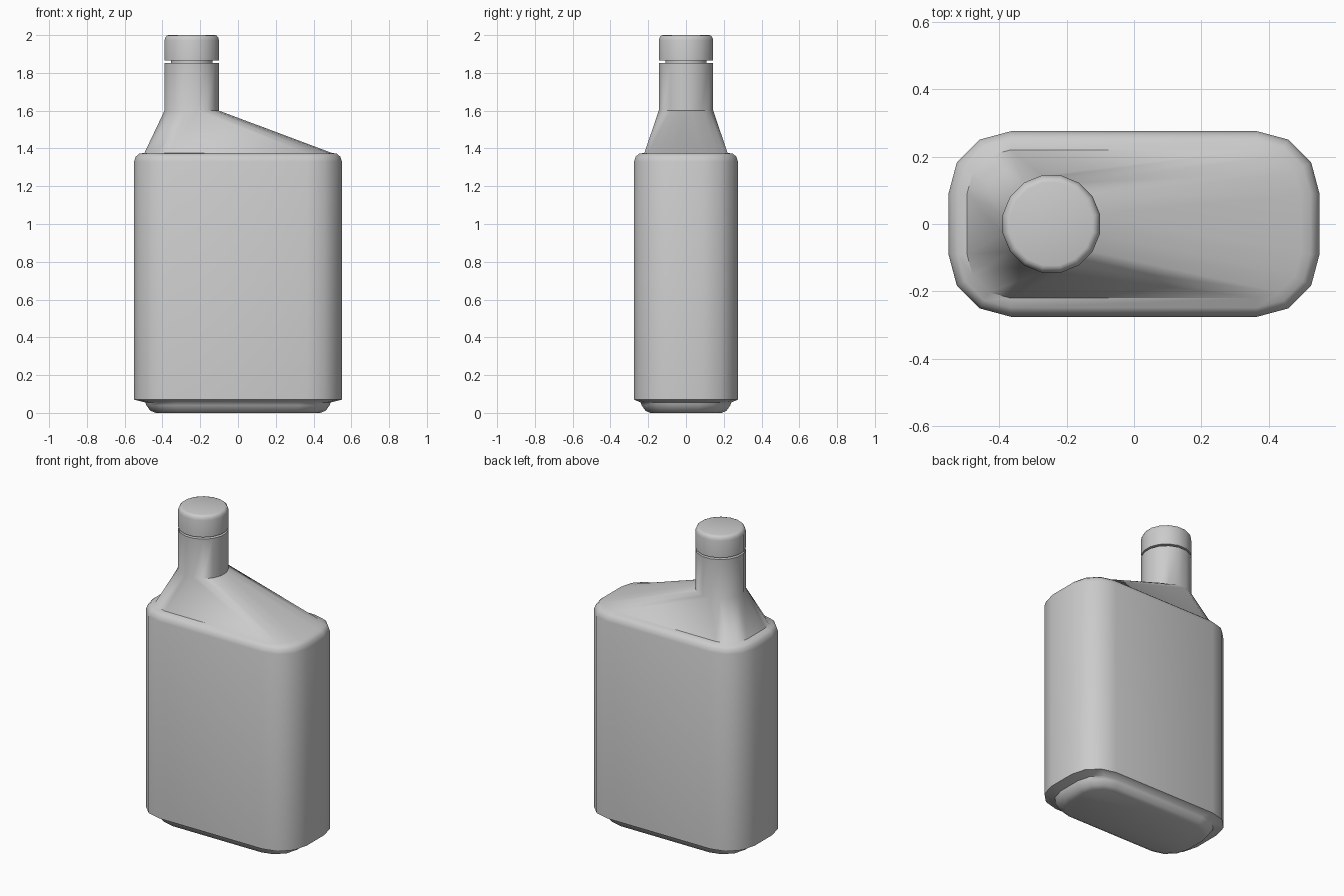
import bpy, bmesh
from math import cos, sin, pi, radians

if "Cube" in bpy.data.objects:
    bpy.data.objects.remove(bpy.data.objects["Cube"])

NECK_X, NECK_R = -0.245, 0.147


def rounded_rect(hx, hy, r, z):
    """16-point rounded rectangle, four points per corner."""
    pts = []
    for q, (sx, sy) in enumerate(((1, 1), (-1, 1), (-1, -1), (1, -1))):
        for k in range(4):
            a = q * pi / 2 + k * pi / 6
            pts.append((sx * (hx - r) + r * cos(a), sy * (hy - r) + r * sin(a), z))
    return pts


def circle(r, z):
    return [(NECK_X + r * cos((k + 0.5) * pi / 8), r * sin((k + 0.5) * pi / 8), z)
            for k in range(16)]


def loft(name, rings, angle):
    bm = bmesh.new()
    loops = [[bm.verts.new(p) for p in ring] for ring in rings]
    for a, b in zip(loops, loops[1:]):
        for i in range(16):
            j = (i + 1) % 16
            bm.faces.new((a[i], a[j], b[j], b[i]))
    bm.faces.new(loops[0][::-1])
    bm.faces.new(loops[-1])
    bmesh.ops.recalc_face_normals(bm, faces=bm.faces)
    mesh = bpy.data.meshes.new(name)
    bm.to_mesh(mesh)
    bm.free()
    ob = bpy.data.objects.new(name, mesh)
    bpy.context.collection.objects.link(ob)
    bpy.ops.object.select_all(action='DESELECT')
    ob.select_set(True)
    bpy.context.view_layer.objects.active = ob
    bpy.ops.object.shade_smooth_by_angle(angle=radians(angle))
    return ob


# Bottle: stepped foot, rounded body, offset shoulder and neck
body = [(0.435, 0.19, 0.13, 0.0), (0.465, 0.215, 0.15, 0.012),
        (0.485, 0.235, 0.165, 0.04), (0.49, 0.24, 0.165, 0.055),
        (0.55, 0.275, 0.185, 0.07), (0.55, 0.275, 0.185, 1.33),
        (0.541, 0.266, 0.176, 1.357), (0.523, 0.248, 0.158, 1.372),
        (0.495, 0.22, 0.13, 1.377)]
rings = [rounded_rect(*b) for b in body]
rings += [circle(NECK_R, 1.6), circle(NECK_R, 1.853),
          circle(0.112, 1.853), circle(0.112, 1.87)]
loft("bottle", rings, 50)

# Screw cap with a softened top edge
loft("cap", [circle(NECK_R, 1.865), circle(NECK_R, 1.972), circle(0.143, 1.987),
             circle(0.135, 1.997), circle(0.125, 2.0)], 50)
